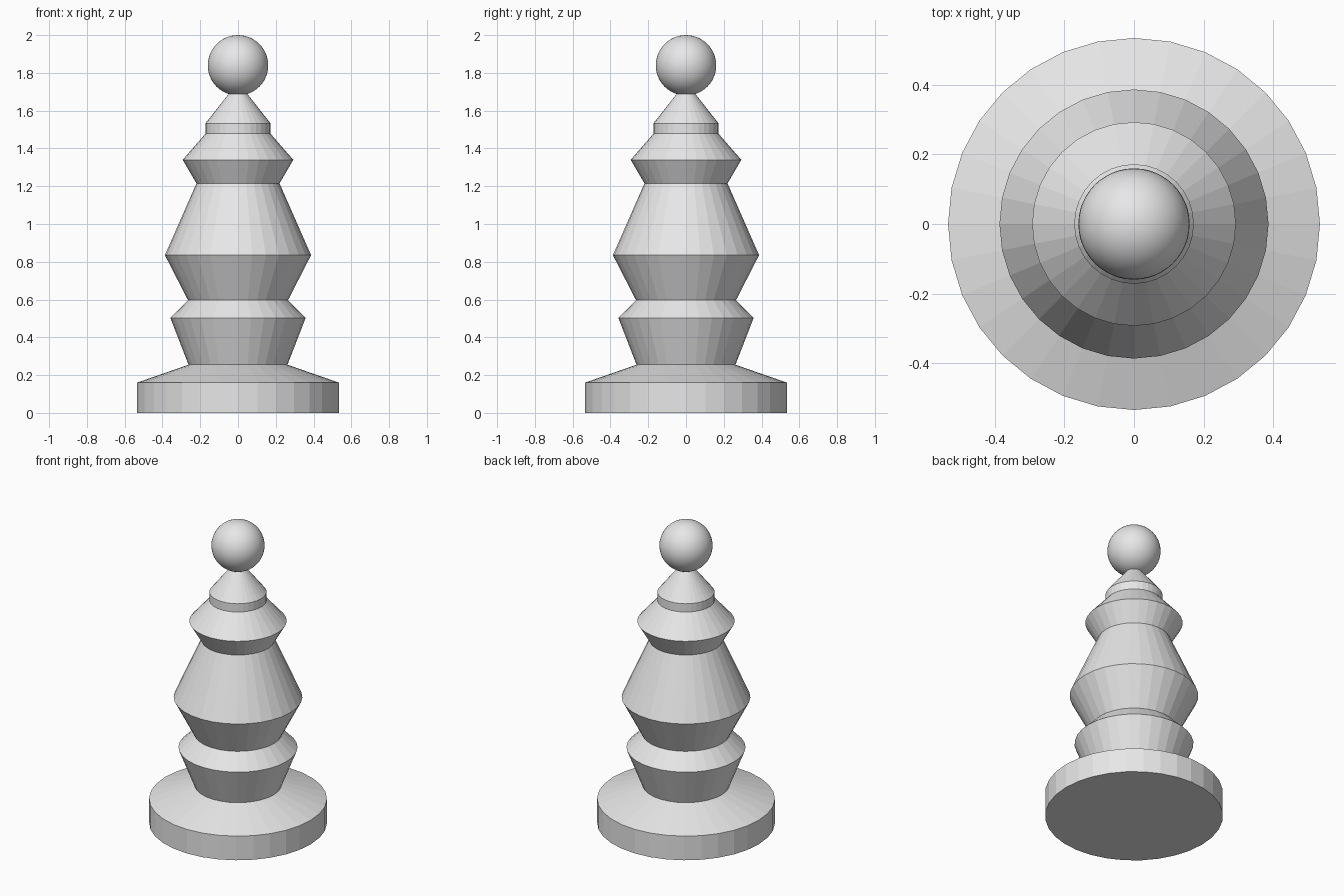
import bpy
import bmesh
from math import cos, sin, tau

SIDES = 32

cube = bpy.data.objects.get("Cube")
if cube:
    bpy.data.objects.remove(cube, do_unlink=True)

# Single plain grey finish
grey = bpy.data.materials.new("light_grey")
grey.use_nodes = True
colour = (0.8, 0.8, 0.8, 1)
grey.diffuse_color = colour
grey.node_tree.nodes["Principled BSDF"].inputs["Base Color"].default_value = colour


def add_object(name, bm):
    bmesh.ops.recalc_face_normals(bm, faces=bm.faces)
    mesh = bpy.data.meshes.new(name)
    bm.to_mesh(mesh)
    bm.free()
    mesh.materials.append(grey)
    obj = bpy.data.objects.new(name, mesh)
    bpy.context.collection.objects.link(obj)
    return obj


def lathe(name, profile):
    """Turn a (radius, height) profile into a closed, faceted solid."""
    bm = bmesh.new()
    rings = [[bm.verts.new((r * cos(tau * i / SIDES), r * sin(tau * i / SIDES), z))
              for i in range(SIDES)] for r, z in profile]
    for low, high in zip(rings, rings[1:]):
        for i in range(SIDES):
            j = (i + 1) % SIDES
            bm.faces.new((low[i], low[j], high[j], high[i]))
    bm.faces.new(rings[0])
    bm.faces.new(rings[-1])
    return add_object(name, bm)


# Turned body: foot, lower flare, belly, collar and pointed neck
lathe("turned_body", [
    (0.535, 0), (0.535, 0.16),
    (0.262, 0.255), (0.358, 0.502),
    (0.265, 0.597), (0.387, 0.835),
    (0.22, 1.215), (0.293, 1.34),
    (0.172, 1.478), (0.172, 1.533),
    (0.05, 1.688),
])

# Round finial ball
bm = bmesh.new()
bmesh.ops.create_uvsphere(bm, u_segments=48, v_segments=24, radius=0.16)
bmesh.ops.translate(bm, verts=bm.verts, vec=(0, 0, 1.84))
ball = add_object("finial_ball", bm)
for face in ball.data.polygons:
    face.use_smooth = True
